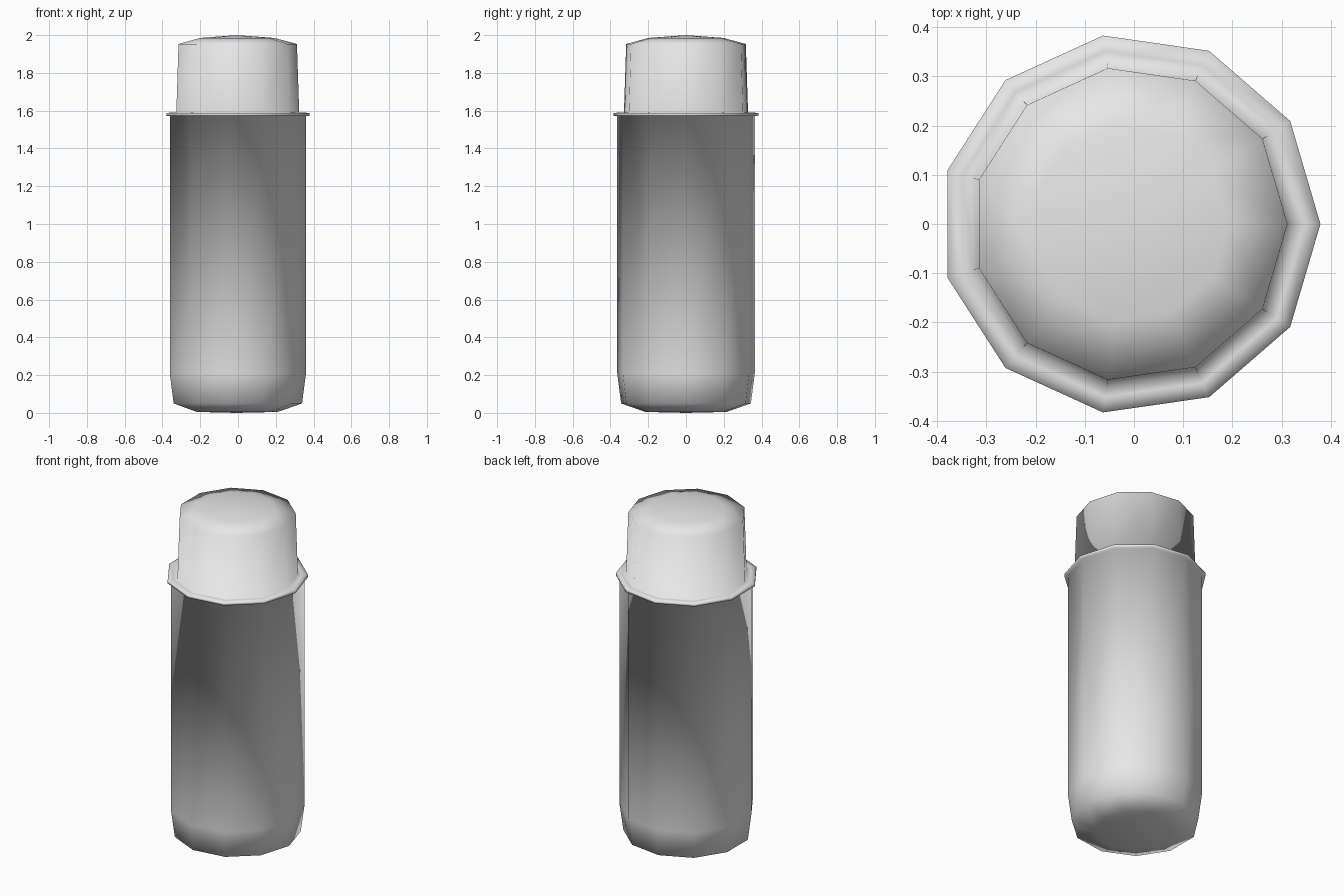
import bpy
import bmesh
from math import cos, sin, tau

cube = bpy.data.objects.get("Cube")
if cube:
    bpy.data.objects.remove(cube, do_unlink=True)

SIDES = 11
CENTRE_X = -0.008  # balances the odd-sided outline around x = 0

grey = bpy.data.materials.new("light_grey")
grey.use_nodes = True
colour = (0.8, 0.8, 0.8, 1)
grey.diffuse_color = colour
grey.node_tree.nodes["Principled BSDF"].inputs["Base Color"].default_value = colour


def lathe(name, profile):
    """Turn a (radius, height) profile into a smooth eleven-sided solid."""
    bm = bmesh.new()
    rings = []
    for r, z in profile:
        if r == 0:
            rings.append([bm.verts.new((0, 0, z))] * SIDES)
        else:
            rings.append([bm.verts.new((r * cos(tau * i / SIDES), r * sin(tau * i / SIDES), z))
                          for i in range(SIDES)])
    for low, high in zip(rings, rings[1:]):
        for i in range(SIDES):
            j = (i + 1) % SIDES
            corners = dict.fromkeys((low[i], low[j], high[j], high[i]))
            bm.faces.new(list(corners)).smooth = True
    bmesh.ops.recalc_face_normals(bm, faces=bm.faces)
    mesh = bpy.data.meshes.new(name)
    bm.to_mesh(mesh)
    bm.free()
    mesh.materials.append(grey)
    obj = bpy.data.objects.new(name, mesh)
    obj.location.x = CENTRE_X
    bpy.context.collection.objects.link(obj)
    return obj


# Closed container: rounded base, straight wall, thin lip and domed cap
lathe("capped_container", [
    (0, 0), (0.218, 0.005), (0.347, 0.05), (0.368, 0.21),   # base
    (0.368, 1.573),                                         # wall
    (0.387, 1.573), (0.387, 1.588), (0.355, 1.59),          # lip
    (0.332, 1.588), (0.32, 1.953),                          # cap wall
    (0.2, 1.985), (0, 2.0),                                 # dome
])
